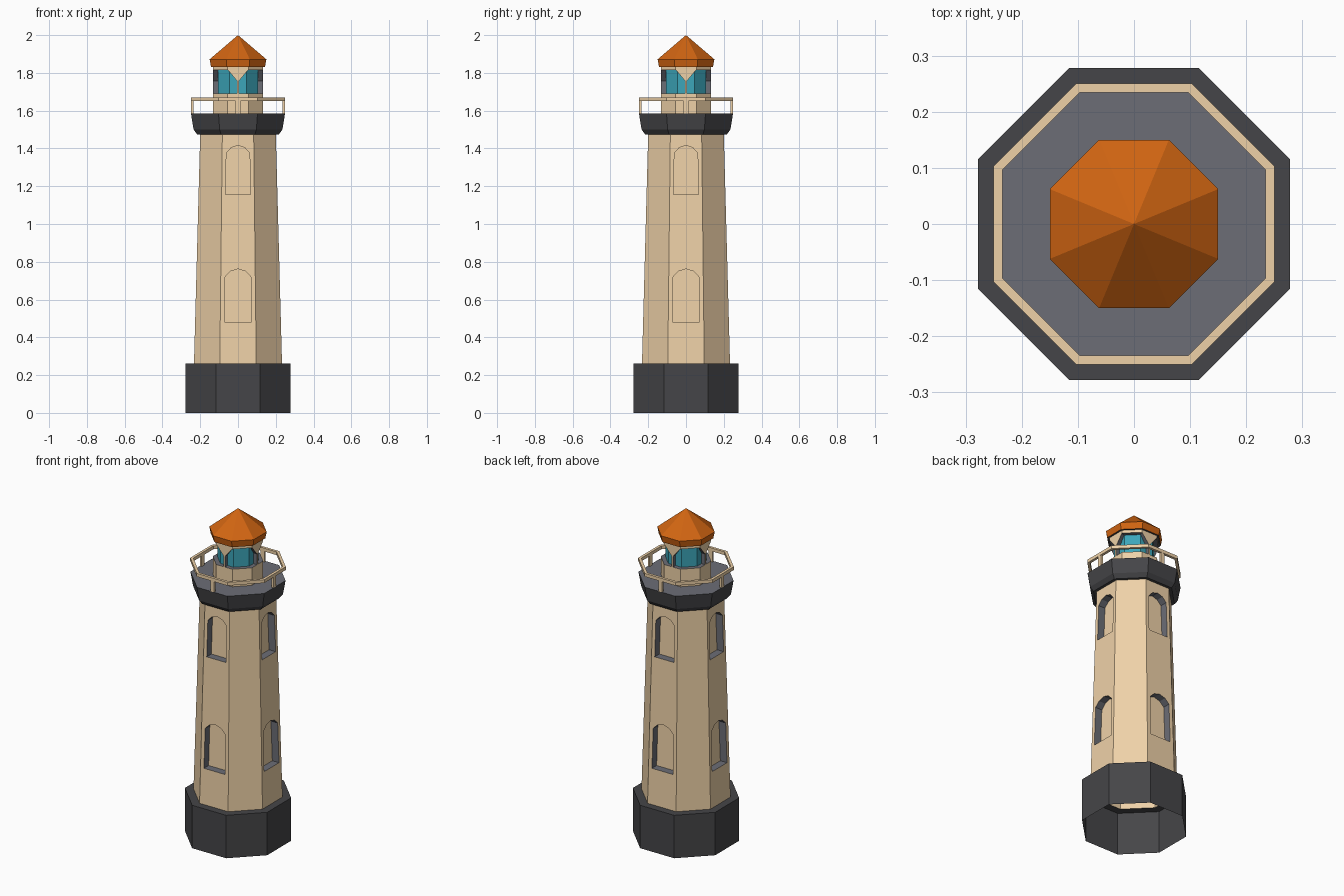
import bpy, bmesh
from math import tan, cos, sin, pi

if "Cube" in bpy.data.objects:
    bpy.data.objects.remove(bpy.data.objects["Cube"])

T = tan(pi / 8)  # half side of an octagon per unit of apothem


def material(name, rgb):
    m = bpy.data.materials.new(name)
    m.diffuse_color = (*rgb, 1)
    m.use_nodes = True
    m.node_tree.nodes["Principled BSDF"].inputs["Base Color"].default_value = m.diffuse_color
    return m


STONE = material("sand_stone", (0.86, 0.64, 0.39))
DARK = material("dark_stone", (0.06, 0.06, 0.065))
GREY = material("grey_stone", (0.15, 0.155, 0.18))
ORANGE = material("orange_tile", (0.64, 0.13, 0.006))
GLASS = material("teal_glass", (0.045, 0.38, 0.49))


def finish(name, bm, mats):
    bmesh.ops.remove_doubles(bm, verts=bm.verts, dist=1e-5)
    me = bpy.data.meshes.new(name)
    bm.to_mesh(me)
    bm.free()
    for m in mats:
        me.materials.append(m)
    ob = bpy.data.objects.new(name, me)
    bpy.context.collection.objects.link(ob)
    return ob


def face(bm, pts, mat=0):
    f = bm.faces.new([bm.verts.new(p) for p in pts])
    f.material_index = mat


def octagon(name, profile, mats, slots=None):
    """Sweep an (apothem, z) profile around eight flat sides."""
    bm = bmesh.new()
    rings = []
    for a, z in profile:
        r = a / cos(pi / 8)
        rings.append([bm.verts.new((r * cos((i + .5) * pi / 4), r * sin((i + .5) * pi / 4), z))
                      for i in range(8)])
    for s, (lo, hi) in enumerate(zip(rings, rings[1:])):
        for i in range(8):
            j = (i + 1) % 8
            f = bm.faces.new((lo[i], lo[j], hi[j], hi[i]))
            f.material_index = slots[s] if slots else 0
    return finish(name, bm, mats)


def on_side(k, u, out, z):
    """Point on side k (quarter turns, 0 = front): u sideways, out from the axis."""
    c, s = cos(k * pi / 2), sin(k * pi / 2)
    return (u * c + out * s, u * s - out * c, z)


# Base plinth, open underneath
octagon("base", [(.278, 0), (.278, .262), (.232, .262)], [DARK])

# Tapered tower with two arched recesses on each main side
Z0, Z1, A0, A1 = .262, 1.48, .233, .2


def apothem(z):
    return A0 + (A1 - A0) * (z - Z0) / (Z1 - Z0)


def half_arch(w, zb, zt):
    return [(0, zb), (w, zb), (w * .95, zt - .04), (w * .55, zt - .012), (0, zt)]


windows = [half_arch(.071, .48, .762), half_arch(.065, 1.155, 1.416)]
bm = bmesh.new()
for k in range(4):
    def P(u, z, depth=0):
        return on_side(k, u, apothem(z) - depth, z)

    half = [(A0 * T, Z0), (0, Z0)] + windows[0] + windows[1] + [(0, Z1), (A1 * T, Z1)]
    face(bm, [P(-u, z) for u, z in half])
    face(bm, [P(u, z) for u, z in reversed(half)])
    for w in windows:
        loop = w[1:] + [(-u, z) for u, z in reversed(w[1:-1])]
        face(bm, [P(u, z, .045) for u, z in loop])
        for (u, z), (u2, z2) in zip(loop, loop[1:] + loop[:1]):
            face(bm, [P(u, z), P(u2, z2), P(u2, z2, .045), P(u, z, .045)], 1)
    # diagonal side to the right of this one
    face(bm, [on_side(k, A0 * T, A0, Z0), on_side(k + 1, -A0 * T, A0, Z0),
              on_side(k + 1, -A1 * T, A1, Z1), on_side(k, A1 * T, A1, Z1)])
finish("tower", bm, [STONE, GREY])

# Flared gallery with grey floor
octagon("gallery", [(.195, 1.475), (.217, 1.475), (.235, 1.5), (.249, 1.585), (.13, 1.585)],
        [DARK, GREY], [0, 0, 0, 1])

# Railing and its four posts
octagon("rail", [(.234, 1.65), (.25, 1.65), (.25, 1.67), (.234, 1.67), (.234, 1.65)], [STONE])
bm = bmesh.new()
for k in range(4):
    c = [(-.013, .249), (.013, .249), (.013, .236), (-.013, .236)]
    for (u, o), (u2, o2) in zip(c, c[1:] + c[:1]):
        face(bm, [on_side(k, u, o, 1.585), on_side(k, u2, o2, 1.585),
                  on_side(k, u2, o2, 1.65), on_side(k, u, o, 1.65)])
finish("rail_posts", bm, [STONE])

# Lantern room: lower wall with sill, glass, upper band with soffit
LA, LG, LZ0, LZ1 = .132, .107, 1.692, 1.814
octagon("lantern_wall", [(LA, 1.585), (LA, LZ0), (LG, LZ0)], [STONE, GREY], [0, 1])
octagon("lantern_glass", [(LG, LZ0), (LG, LZ1)], [GLASS])
octagon("lantern_lintel", [(LG, LZ1), (LA, LZ1), (LA, 1.832)], [STONE, GREY], [1, 0])

# Slim columns that spread into a V under the lintel
bm = bmesh.new()
v = [(-.005, LZ0), (.005, LZ0), (.005, 1.757), (.052, LZ1), (-.052, LZ1), (-.005, 1.757)]
for k in range(4):
    face(bm, [on_side(k, u, LA, z) for u, z in v])
    for (u, z), (u2, z2) in zip(v, v[1:] + v[:1]):
        if z == z2:
            continue
        # inner edge narrows so it stays against the glass
        n = LG / LA
        face(bm, [on_side(k, u2, LA, z2), on_side(k, u, LA, z),
                  on_side(k, u * n, LG, z), on_side(k, u2 * n, LG, z2)], 1)
finish("lantern_columns", bm, [STONE, GREY])

# Pointed roof with a short fascia and dark underside
octagon("roof", [(.128, 1.832), (.143, 1.832), (.15, 1.872), (0, 2)], [ORANGE, DARK], [1, 0, 0])
